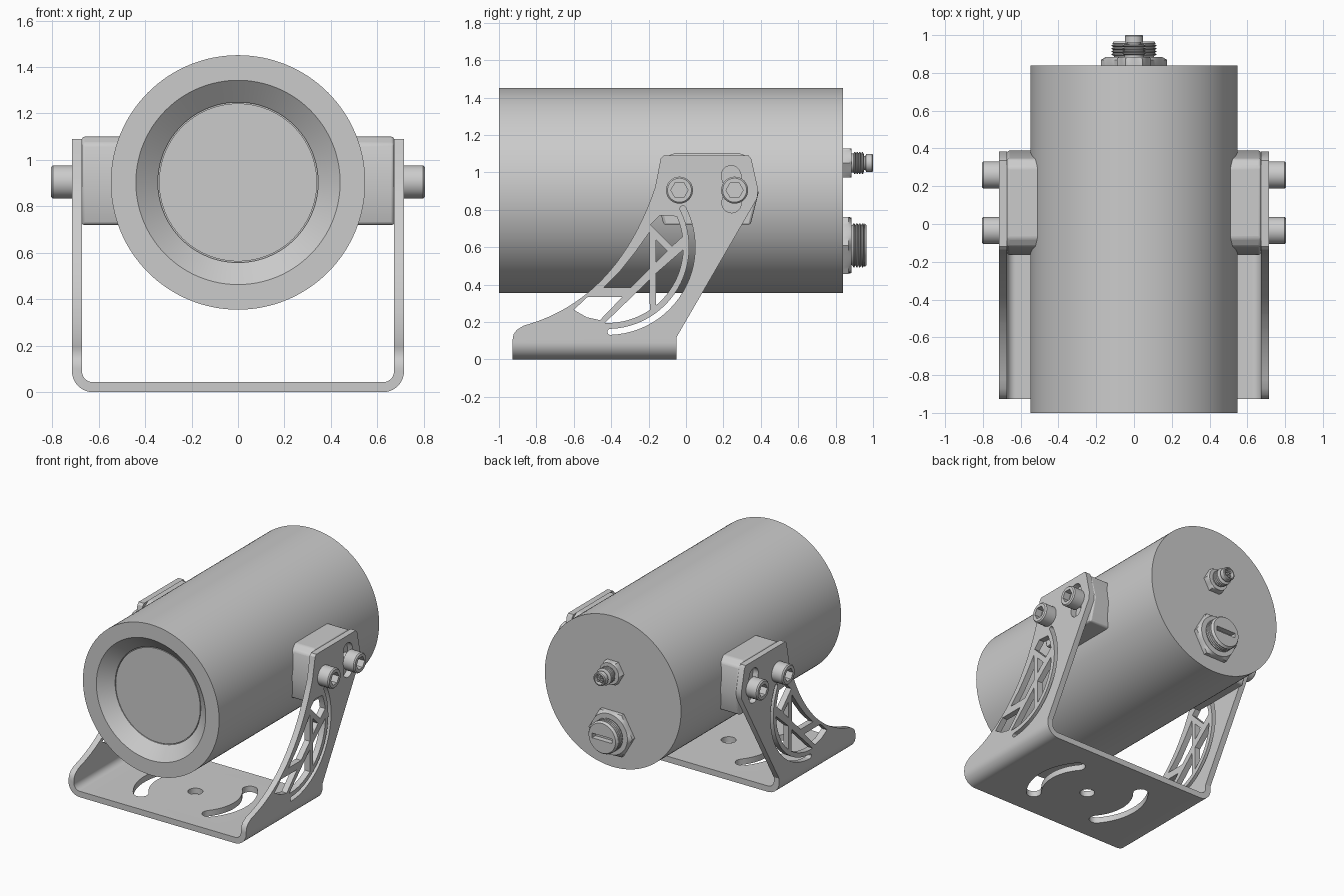
import bpy, bmesh
from math import sin, cos, pi, radians
from mathutils import Matrix

if "Cube" in bpy.data.objects:
    bpy.data.objects.remove(bpy.data.objects["Cube"])

PLANES = {  # local drawing plane -> world
    "yz": Matrix(((0, 0, 1), (1, 0, 0), (0, 1, 0))).to_4x4(),
    "xz": Matrix(((1, 0, 0), (0, 0, -1), (0, 1, 0))).to_4x4(),
    "xy": Matrix.Identity(4),
}


def add(name, mesh):
    obj = bpy.data.objects.new(name, mesh)
    bpy.context.collection.objects.link(obj)
    return obj


def arc(cx, cy, r, a0, a1, n=16):
    return [(cx + r * cos(radians(a0 + (a1 - a0) * i / n)),
             cy + r * sin(radians(a0 + (a1 - a0) * i / n))) for i in range(n + 1)]


def arc_slot(cx, cy, r, w, a0, a1, n=24):
    """Curved slot with round ends."""
    e0 = arc(cx, cy, r, a0, a0, 1)[0]
    e1 = arc(cx, cy, r, a1, a1, 1)[0]
    return (arc(cx, cy, r + w, a0, a1, n) + arc(*e1, w, a1, a1 + 180, 10)[1:-1]
            + arc(cx, cy, r - w, a1, a0, n) + arc(*e0, w, a0 + 180, a0 + 360, 10)[1:-1])


def prism(name, loops, plane, lo, hi):
    """Extrude closed outlines (inner loops become holes) along the plane normal."""
    cu = bpy.data.curves.new(name, 'CURVE')
    cu.dimensions, cu.fill_mode, cu.extrude = '2D', 'BOTH', (hi - lo) / 2
    for pts in loops:
        sp = cu.splines.new('POLY')
        sp.points.add(len(pts) - 1)
        for p, (a, b) in zip(sp.points, pts):
            p.co = (a, b, 0, 1)
        sp.use_cyclic_u = True
    tmp = add(name + "_outline", cu)
    mesh = bpy.data.meshes.new_from_object(
        tmp.evaluated_get(bpy.context.evaluated_depsgraph_get()))
    bpy.data.objects.remove(tmp)
    mesh.transform(PLANES[plane] @ Matrix.Translation((0, 0, (lo + hi) / 2)))
    bm = bmesh.new()
    bm.from_mesh(mesh)
    bmesh.ops.remove_doubles(bm, verts=bm.verts, dist=1e-5)
    bmesh.ops.recalc_face_normals(bm, faces=bm.faces)
    bm.to_mesh(mesh)
    bm.free()
    return add(name, mesh)


def lathe(name, profile, centre=(0, 0, 0), axis="y", n=48):
    """Revolve (radius, offset[, 'hex']) points; 'hex' rings become hexagons."""
    bm = bmesh.new()
    rings = []
    for r, t, *hexa in profile:
        ring = []
        for i in range(n if r else 1):
            a = 2 * pi * i / n
            q = r * (cos(pi / 6) / cos(a % (pi / 3) - pi / 6) if hexa else 1)
            u, v = q * cos(a), q * sin(a)
            co = (u, t, v) if axis == "y" else (t, u, v)
            ring.append(bm.verts.new([c + d for c, d in zip(co, centre)]))
        rings.append(ring)
    for A, B in zip(rings, rings[1:]):
        for i in range(n):
            j = (i + 1) % n
            quad = [A[i % len(A)], A[j % len(A)], B[j % len(B)], B[i % len(B)]]
            bm.faces.new(list(dict.fromkeys(quad)))
    bmesh.ops.recalc_face_normals(bm, faces=bm.faces)
    mesh = bpy.data.meshes.new(name)
    bm.to_mesh(mesh)
    bm.free()
    return add(name, mesh)


def mirror_x(obj):
    obj.modifiers.new("mirror", 'MIRROR').use_mirror_merge = False


def boolean(obj, cutter, op):
    m = obj.modifiers.new(op, 'BOOLEAN')
    m.object, m.operation, m.solver = cutter, op, 'EXACT'
    mesh = bpy.data.meshes.new_from_object(
        obj.evaluated_get(bpy.context.evaluated_depsgraph_get()))
    obj.modifiers.clear()
    obj.data = mesh
    bpy.data.objects.remove(cutter)


def thread(r, depth, t0, t1, turns):
    step = (t1 - t0) / turns
    pts = []
    for i in range(turns):
        pts += [(r - depth, t0 + i * step), (r, t0 + (i + .35) * step), (r, t0 + (i + .65) * step)]
    return pts + [(r - depth, t1)]


# Cylindrical housing with a conical front recess and flat window
Z = 0.903
lathe("housing", [(0, 0.84), (0.548, 0.84), (0.548, -1), (0.44, -1), (0.345, -0.92),
                  (0.345, -0.905), (0, -0.905)], (0, 0, Z), n=128)
lathe("front_window", [(0, -0.9), (0.34, -0.9), (0.34, -0.92), (0, -0.92)], (0, 0, Z), n=96)

# U bracket: bent strip trimmed by the side outline, which carries the truss holes
W, T, R = 0.715, 0.043, 0.09
outer = arc(-W + R, R, R, 180, 270, 10) + arc(W - R, R, R, 270, 360, 10)
inner = arc(W - R, R, R - T, 360, 270, 10) + arc(-W + R, R, R - T, 270, 180, 10)
strip = [(-W, 1.3)] + outer + [(W, 1.3), (W - T, 1.3)] + inner + [(-W + T, 1.3)]
bracket = prism("bracket", [strip], "xz", -0.7, 1.2)

P0, P1, P2 = (-0.165, 0.92), (-0.37, 0.315), (-0.87, 0.18)
front_edge = [tuple((1 - t) ** 2 * a + 2 * t * (1 - t) * b + t * t * c
                    for a, b, c in zip(P0, P1, P2)) for t in [i / 20 for i in range(21)]]
side = ([(-0.05, -0.1), (-0.05, 0.12), (0.38, 0.86), (0.385, 0.91), (0.35, 1.07), (0.335, 1.09),
         (-0.12, 1.09), (-0.135, 1.075)] + front_edge
        + [(-0.905, 0.157), (-0.922, 0.135), (-0.927, 0.105), (-0.927, -0.1)])
C = (-0.42, 0.6)
holes = [
    arc_slot(*C, 0.453, 0.016, -88, 27),
    arc_slot(-0.035, 0.905, 0.287, 0.052, -14, 16),
    [(-0.14, 0.77)] + arc(*C, 0.405, 24, 8, 6) + [(-0.075, 0.605), (-0.19, 0.72)],
    [(-0.16, 0.64), (-0.1, 0.58), (-0.16, 0.52)],
    [(-0.16, 0.46)] + arc(*C, 0.405, -2, -50, 12),
    [(-0.195, 0.425)] + arc(*C, 0.405, -56, -92, 10),
    [(-0.44, 0.385), (-0.295, 0.385), (-0.195, 0.485), (-0.195, 0.68), (-0.27, 0.575), (-0.35, 0.475)],
    [(-0.525, 0.335), (-0.34, 0.335), (-0.46, 0.21), (-0.53, 0.225), (-0.6, 0.265)],
]
boolean(bracket, prism("side_trim", [side] + holes, "yz", -1, 1), 'INTERSECT')

# Mounting hole and two curved slots in the base
base = [arc(0, -0.49, 0.05, 0, 352.5, 47)] + [arc_slot(0, -0.49, 0.36, 0.05, a - 40, a + 40) for a in (0, 180)]
boolean(bracket, prism("base_cut", base, "xy", -0.1, 0.08), 'DIFFERENCE')

# Mounting blocks between housing and bracket arms
block = prism("mounting_block", [[(-0.12, 0.72), (0.345, 0.72), (0.388, 0.89), (0.345, 1.07), (0.3, 1.1),
                                  (-0.075, 1.1), (-0.12, 1.07), (-0.163, 0.89)]], "yz", 0.42, W - T)
bevel = block.modifiers.new("bevel", 'BEVEL')
bevel.width, bevel.segments = 0.012, 3
mirror_x(block)

# Socket head bolts
for name, y in (("pivot_bolt", -0.035), ("slot_bolt", 0.26)):
    mirror_x(lathe(name, [(0, 0.6), (0.042, 0.6), (0.042, W), (0.072, W), (0.072, 0.797), (0.064, 0.805),
                          (0.046, 0.805, 'hex'), (0.046, 0.755, 'hex'), (0, 0.755)], (0, y, 0.905), "x"))

# Small rear connector with a hex nut, thread, and pin socket
lathe("small_connector", [(0, 0.83), (0.09, 0.83, 'hex'), (0.09, 0.875, 'hex'), (0.078, 0.885), (0.05, 0.885),
                          (0.05, 0.893)] + thread(0.06, 0.01, 0.895, 0.95, 4)
      + [(0.038, 0.952), (0.038, 0.96), (0.048, 0.962), (0.048, 0.995), (0.043, 1.0),
         (0.036, 1.0), (0.036, 0.97), (0, 0.97)], (0, 0, 1.05))
for i in range(4):
    a = pi / 4 + i * pi / 2
    lathe("connector_pin", [(0, 0.96), (0.007, 0.96), (0.007, 0.993), (0, 0.996)],
          (0.019 * cos(a), 0, 1.05 + 0.019 * sin(a)), n=12)

# Large threaded plug with a hex nut and a screwdriver slot
plug = lathe("rear_plug", [(0, 0.83), (0.176, 0.83, 'hex'), (0.176, 0.868, 'hex'), (0.148, 0.885), (0.105, 0.885)]
             + thread(0.118, 0.01, 0.89, 0.952, 4)
             + [(0.116, 0.955), (0.108, 0.965), (0, 0.965)], (0, 0, 0.61))
slot = [(-0.08, 0.593), (0.08, 0.593), (0.08, 0.627), (-0.08, 0.627)]
boolean(plug, prism("plug_slot", [slot], "xz", -1.05, -0.925), 'DIFFERENCE')

# Smooth shading with sharp edges kept
for obj in bpy.context.scene.objects:
    obj.select_set(True)
    bpy.context.view_layer.objects.active = obj
bpy.ops.object.shade_smooth_by_angle(angle=radians(30))
